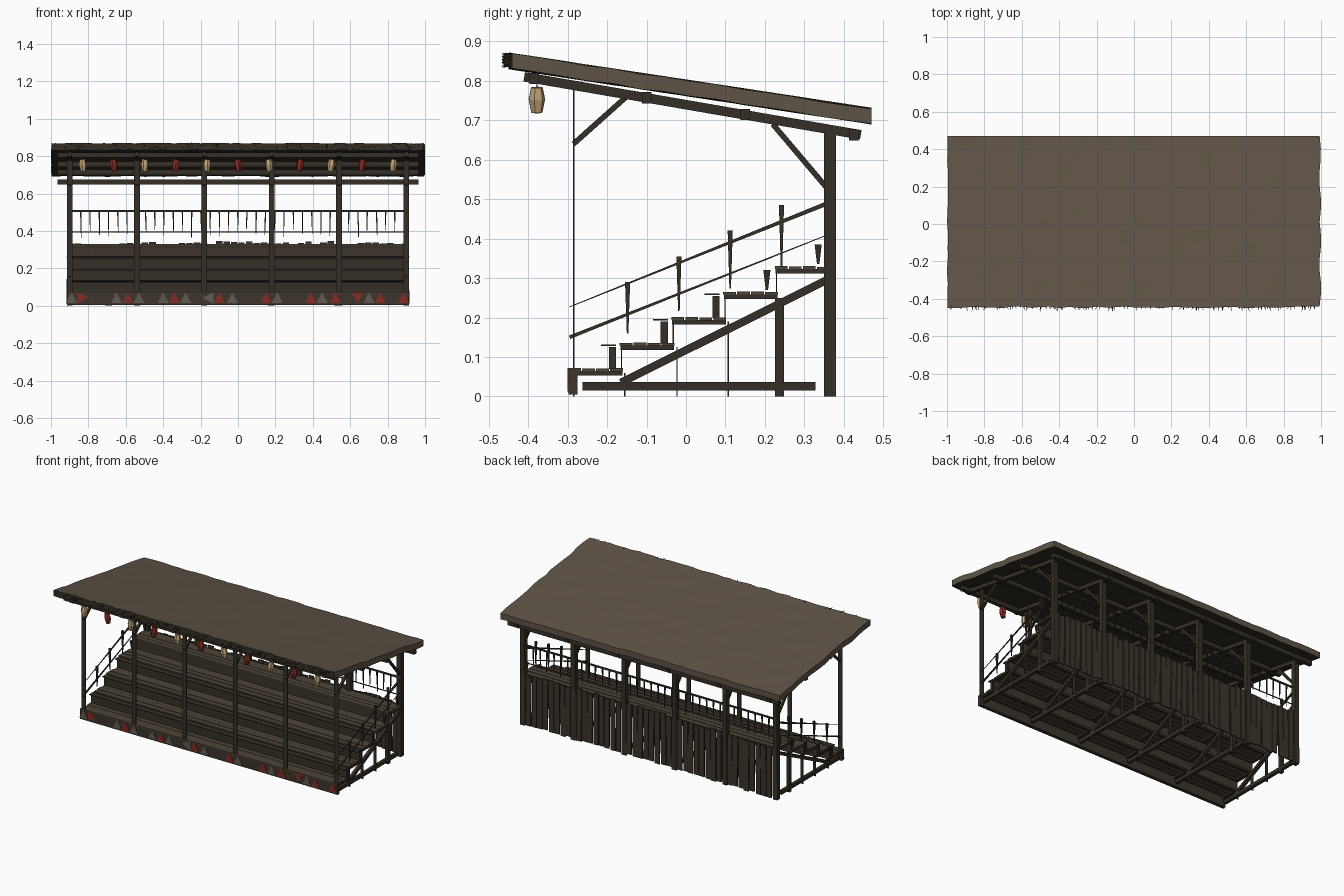
import bpy, bmesh, math, random
from mathutils import Vector, Matrix

random.seed(4)
cube = bpy.data.objects.get("Cube")
if cube:
    bpy.data.objects.remove(cube)


def material(name, rgb):
    m = bpy.data.materials.new(name)
    m.use_nodes = True
    m.diffuse_color = (*rgb, 1)
    m.node_tree.nodes["Principled BSDF"].inputs["Base Color"].default_value = (*rgb, 1)
    return m


ROOF = material("roof brown", (0.115, 0.088, 0.062))
DARK = material("dark wood", (0.036, 0.028, 0.019))
WALL = material("wall wood", (0.045, 0.035, 0.024))
TREAD = material("worn plank wood", (0.075, 0.058, 0.04))
RED = material("faded red", (0.24, 0.025, 0.016))
GREY = material("faded grey", (0.115, 0.1, 0.085))
CREAM = material("lantern cream", (0.55, 0.38, 0.19))


def finish(bm, name, *mats):
    bmesh.ops.recalc_face_normals(bm, faces=bm.faces)
    me = bpy.data.meshes.new(name)
    bm.to_mesh(me)
    bm.free()
    for m in mats:
        me.materials.append(m)
    ob = bpy.data.objects.new(name, me)
    bpy.context.collection.objects.link(ob)
    return ob


def box(bm, x0, x1, y0, y1, z0, z1):
    mat = Matrix.Translation(((x0 + x1) / 2, (y0 + y1) / 2, (z0 + z1) / 2))
    mat = mat @ Matrix.Diagonal((x1 - x0, y1 - y0, z1 - z0, 1))
    return bmesh.ops.create_cube(bm, size=1, matrix=mat)["verts"]


def beam(bm, p, q, w0, w1=None, thick=None):
    """Bar from p to q, tapering from width w0 to w1."""
    p, q = Vector(p), Vector(q)
    w1 = w0 if w1 is None else w1
    axis = q - p
    rot = axis.to_track_quat('Z', 'Y').to_matrix().to_4x4()
    for v in bmesh.ops.create_cube(bm, size=1)["verts"]:
        w = w0 if v.co.z < 0 else w1
        v.co = Vector((v.co.x * (thick or w), v.co.y * w, (v.co.z + 0.5) * axis.length))
        v.co = p + rot @ v.co


HALF = 0.91
BAYS = [-0.9 + 0.36 * i for i in range(6)]
SLOPE = (0.73 - 0.87) / 0.92


def roof_z(y):
    return 0.87 + SLOPE * (y + 0.45)


# Sloped roof slab with a worn outline
bm = bmesh.new()
bmesh.ops.create_grid(bm, x_segments=40, y_segments=14, size=1)
for v in bm.verts:
    edge_x, edge_y = abs(v.co.x) > 0.99, abs(v.co.y) > 0.99
    x, y = v.co.x * 0.995, 0.012 + v.co.y * 0.458
    if edge_x:
        x += random.uniform(-0.006, 0.005)
    if edge_y and y < 0:
        y += random.uniform(-0.004, 0.006)
    v.co = (x, y, roof_z(y) + random.uniform(-0.003, 0.002))
faces = list(bm.faces)
new = bmesh.ops.extrude_face_region(bm, geom=faces)["geom"]
for v in [g for g in new if isinstance(g, bmesh.types.BMVert)]:
    v.co.z -= 0.038
bmesh.ops.recalc_face_normals(bm, faces=bm.faces)
for f in bm.faces:
    f.material_index = 1 if f.normal.z < -0.5 or f.normal.y < -0.7 else 0
roof = finish(bm, "roof", ROOF, DARK)
roof.data.shade_smooth()
bpy.context.view_layer.objects.active = roof
roof.select_set(True)
bpy.ops.object.shade_smooth_by_angle(angle=math.radians(30))
roof.select_set(False)

# Ragged fringe along the front eave
bm = bmesh.new()
for i in range(130):
    x = random.uniform(-0.985, 0.985)
    z = random.uniform(0.838, 0.866)
    beam(bm, (x, -0.435, z), (x + random.uniform(-0.01, 0.01), random.uniform(-0.468, -0.45),
         z + random.uniform(-0.008, 0.006)), 0.006, 0.001)
finish(bm, "eave_fringe", DARK)

# Rafters, purlins and knee braces
bm = bmesh.new()
for x in BAYS:
    beam(bm, (x, -0.41, 0.81), (x, 0.443, 0.663), 0.024)
    beam(bm, (x, -0.285, 0.64), (x, -0.145, 0.765), 0.014)
    beam(bm, (x, 0.36, 0.525), (x, 0.22, 0.69), 0.014)
finish(bm, "rafters_and_braces", DARK)
bm = bmesh.new()
for y, z in ((-0.385, 0.806), (-0.1, 0.757), (0.15, 0.714), (0.425, 0.662)):
    box(bm, -0.965, 0.965, y - 0.012, y + 0.012, z - 0.014, z + 0.014)
finish(bm, "purlins", DARK)

# Posts: thin boards in front, square timbers behind
bm = bmesh.new()
for x in BAYS:
    box(bm, x - 0.015, x + 0.015, -0.287, -0.283, 0.0, 0.785)
    box(bm, x - 0.015, x + 0.015, 0.35, 0.38, 0.0, 0.68)
finish(bm, "roof_posts", DARK)

# Under-frame: sills, stringers and props
bm = bmesh.new()
for x in BAYS:
    box(bm, x - 0.01, x + 0.01, -0.262, 0.328, 0.015, 0.037)
    beam(bm, (x, -0.165, 0.035), (x, 0.357, 0.295), 0.02)
    box(bm, x - 0.011, x + 0.011, 0.226, 0.248, 0.0, 0.25)
    for y, z in ((-0.155, 0.06), (-0.023, 0.125), (0.107, 0.19)):
        box(bm, x - 0.01, x + 0.01, y - 0.0015, y + 0.0015, 0.0, z)
finish(bm, "under_frame", DARK)

# Five stepped tiers: joists, planks, risers and seat boards
steps = [(-0.3 + 0.131 * i, 0.07 + 0.0645 * i) for i in range(5)]
joists, planks, risers, seats = (bmesh.new() for _ in range(4))
for i, (y, z) in enumerate(steps):
    depth = 0.142
    for x in BAYS:
        box(joists, x - 0.012, x + 0.012, y + 0.003, y + depth - 0.003, z - 0.017, z - 0.005)
    for edge in (y + 0.004, y + depth - 0.018):
        box(joists, -HALF, HALF, edge, edge + 0.014, z - 0.017, z - 0.005)
    for k in range(4):
        a = y + k * depth / 4
        over = random.uniform(-0.006, 0.006)
        box(planks, -HALF - over, HALF + over, a + 0.001, a + depth / 4 - 0.002,
            z - 0.005, z + random.uniform(0, 0.003))
    if i < 4:
        box(risers, -HALF, HALF, y + depth - 0.007, y + depth - 0.004, z, z + 0.05)
    if i < 3:
        box(seats, -HALF, HALF, y + 0.105, y + 0.123, z, z + 0.055)
        box(seats, -HALF, HALF, y + 0.085, y + 0.123, z + 0.058, z + 0.062)
finish(joists, "tier_joists", DARK)
finish(planks, "tier_planks", TREAD)
finish(risers, "tier_risers", WALL)
finish(seats, "seat_boards", DARK)

# Front fascia board
bm = bmesh.new()
box(bm, -0.915, 0.915, -0.298, -0.275, 0.005, 0.07)
finish(bm, "front_fascia", WALL)

# Painted triangles on the fascia: position and turn in degrees
red_marks = [(-0.83, -90), (-0.59, 0), (-0.34, 0), (-0.1, 0), (0.15, 0), (0.39, 0),
             (0.52, 0), (0.64, 180), (0.76, 0), (0.885, 0)]
grey_marks = [(-0.89, 0), (-0.65, 0), (-0.53, 0), (-0.4, 0), (-0.28, 0), (-0.16, 90),
              (-0.03, 0), (0.21, 0), (0.45, 0), (0.7, 0)]
for name, marks, mat in (("red_triangles", red_marks, RED), ("grey_triangles", grey_marks, GREY)):
    bm = bmesh.new()
    for x, turn in marks:
        m = Matrix.Translation((x, -0.3, 0.042)) @ Matrix.Rotation(math.radians(-turn), 4, 'Y')
        vs = [bm.verts.new(m @ Vector(c)) for c in
              ((-0.03, 0, -0.028), (0.03, 0, -0.028), (0, 0, 0.03))]
        f = bm.faces.new(vs)
        g = bmesh.ops.extrude_face_region(bm, geom=[f])["geom"]
        for v in [e for e in g if isinstance(e, bmesh.types.BMVert)]:
            v.co.y += 0.004
    finish(bm, name, mat)

# Rough vertical boards closing the back
bm = bmesh.new()
count = 46
pitch = 1.83 / count
for i in range(count):
    x = -0.915 + i * pitch
    vs = box(bm, x + 0.002, x + pitch - random.uniform(0.001, 0.005), 0.372, 0.38,
             random.uniform(0, 0.015), random.uniform(0.325, 0.345))
    lean = random.uniform(-0.006, 0.006)
    for v in vs:
        if v.co.z < 0.1:
            v.co.x = max(-0.92, min(0.92, v.co.x + lean))
finish(bm, "back_boards", WALL)

# Back and side railings with tapered balusters
bm = bmesh.new()
box(bm, -HALF, HALF, 0.352, 0.36, 0.502, 0.512)
box(bm, -HALF, HALF, 0.354, 0.358, 0.392, 0.397)
for i in range(37):
    x = -0.89 + i * 0.0494
    beam(bm, (x + random.uniform(-0.004, 0.004), 0.356, random.uniform(0.36, 0.41)),
         (x, 0.356, 0.508), 0.003, 0.008)
finish(bm, "back_railing", DARK)
bm = bmesh.new()
for x in (-0.9, 0.9):
    beam(bm, (x, -0.295, 0.227), (x, 0.36, 0.49), 0.002, 0.011)
    beam(bm, (x, -0.295, 0.15), (x, 0.36, 0.41), 0.009, 0.002)
    for i in range(4):
        y = -0.148 + 0.13 * i
        beam(bm, (x, y, 0.16 + 0.057 * i), (x, y, 0.29 + 0.065 * i), 0.004, 0.013)
    for y, z in ((0.205, 0.27), (0.335, 0.335)):
        beam(bm, (x, y, z), (x, y, z + 0.05), 0.006, 0.018)
finish(bm, "side_railings", DARK)

# Tapered paper lanterns under the front eave
cream, red, cords = (bmesh.new() for _ in range(3))
for i in range(11):
    x, y = -0.83 + 0.166 * i, -0.378
    tilt = Matrix.Rotation(random.uniform(-0.2, 0.2), 4, 'Y')
    spin = Matrix.Rotation(random.uniform(0, 1.5), 4, 'Z')
    target = red if i % 2 else cream
    for r0, r1, z, h in ((0.014, 0.021, -0.016, 0.034), (0.021, 0.015, 0.016, 0.03)):
        bmesh.ops.create_cone(target, cap_ends=True, segments=6, radius1=r0, radius2=r1, depth=h,
                              matrix=Matrix.Translation((x, y, 0.752)) @ tilt @ spin
                              @ Matrix.Translation((0, 0, z)))
    beam(cords, (x, y, 0.78), (x, y, 0.81), 0.003)
finish(cream, "cream_lanterns", CREAM)
finish(red, "red_lanterns", RED)
finish(cords, "lantern_cords", DARK)
